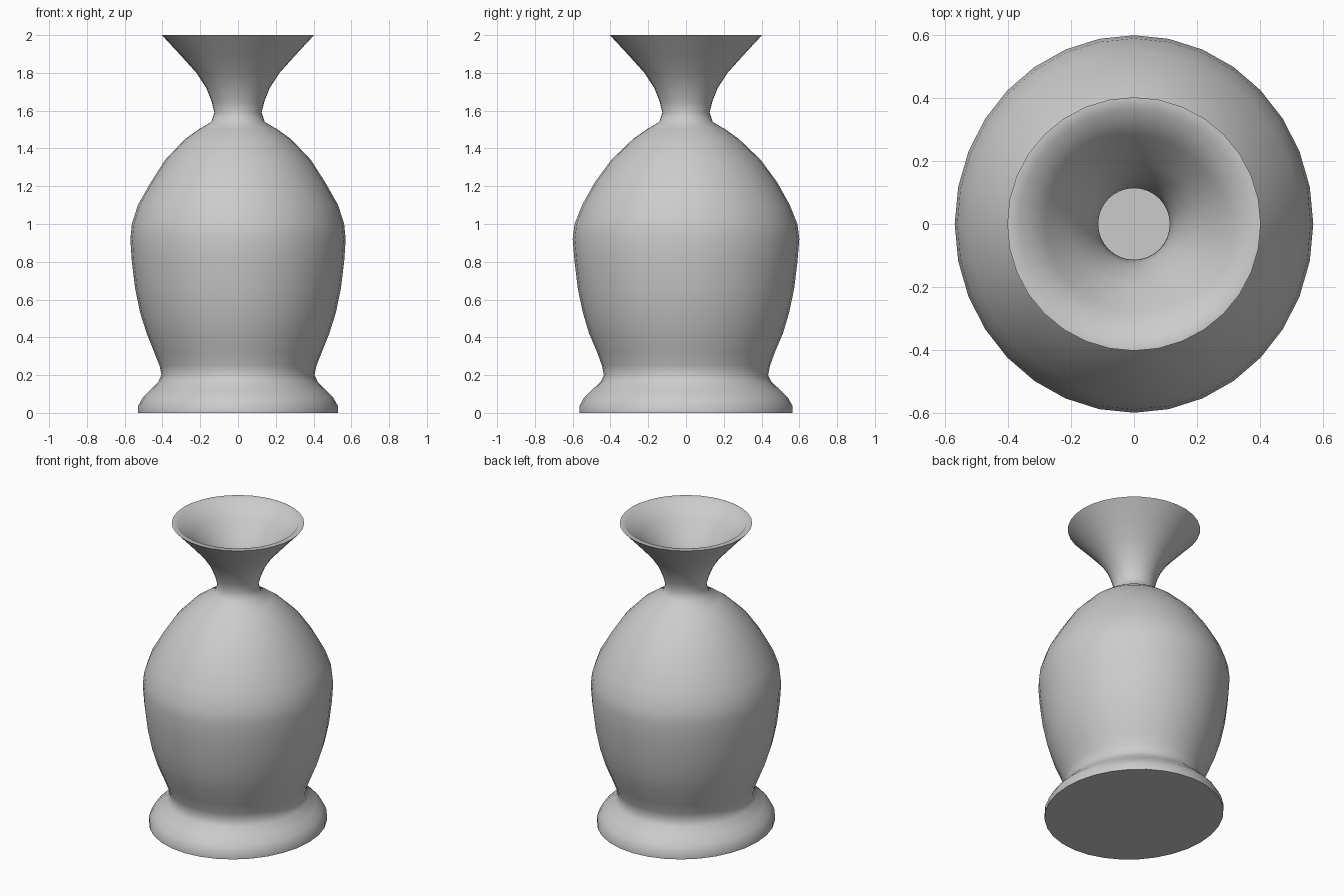
import bpy, math

cube = bpy.data.objects.get("Cube")
if cube:
    bpy.data.objects.remove(cube)

SEGMENTS = 32
WALL = 0.91  # inner surface size relative to the outer one

# Outer profile: height, half width, half depth
profile = [
    (0, .53, .565), (.035, .53, .565), (.08, .505, .54), (.12, .465, .50),
    (.165, .422, .452), (.2, .405, .435), (.25, .415, .445), (.32, .443, .47),
    (.42, .483, .513), (.53, .518, .546), (.66, .545, .573), (.8, .562, .59),
    (.92, .57, .60), (1.0, .562, .59), (1.1, .53, .55), (1.22, .462, .483),
    (1.34, .385, .395), (1.45, .28, .28), (1.5, .21, .21), (1.54, .142, .142),
    (1.59, .125, .125), (1.65, .14, .14), (1.72, .168, .168),
    (1.8, .22, .22), (1.9, .31, .31), (2.0, .403, .403),
]
# Walk up the outside, then down the inside to a raised floor
inner = [(max(z, .06), w * WALL, d * WALL) for z, w, d in reversed(profile[2:])]
rings = profile + inner

verts, faces = [], []
for z, w, d in rings:
    for i in range(SEGMENTS):
        a = math.tau * i / SEGMENTS
        verts.append((w * math.cos(a), d * math.sin(a), z))
for r in range(len(rings) - 1):
    for i in range(SEGMENTS):
        j = (i + 1) % SEGMENTS
        low, high = r * SEGMENTS, (r + 1) * SEGMENTS
        faces.append((low + i, low + j, high + j, high + i))
# Underside and inner floor
faces.append(tuple(reversed(range(SEGMENTS))))
faces.append(tuple(range(len(verts) - SEGMENTS, len(verts))))

mesh = bpy.data.meshes.new("vase")
mesh.from_pydata(verts, [], faces)
mesh.update()
vase = bpy.data.objects.new("vase", mesh)
bpy.context.collection.objects.link(vase)

# Plain grey clay
clay = bpy.data.materials.new("grey clay")
clay.use_nodes = True
color = (.6, .6, .6, 1)
clay.diffuse_color = color
clay.node_tree.nodes["Principled BSDF"].inputs["Base Color"].default_value = color
mesh.materials.append(clay)

# Smooth walls, crisp rim and base
bpy.ops.object.select_all(action='DESELECT')
vase.select_set(True)
bpy.context.view_layer.objects.active = vase
bpy.ops.object.shade_smooth_by_angle(angle=math.radians(50))
